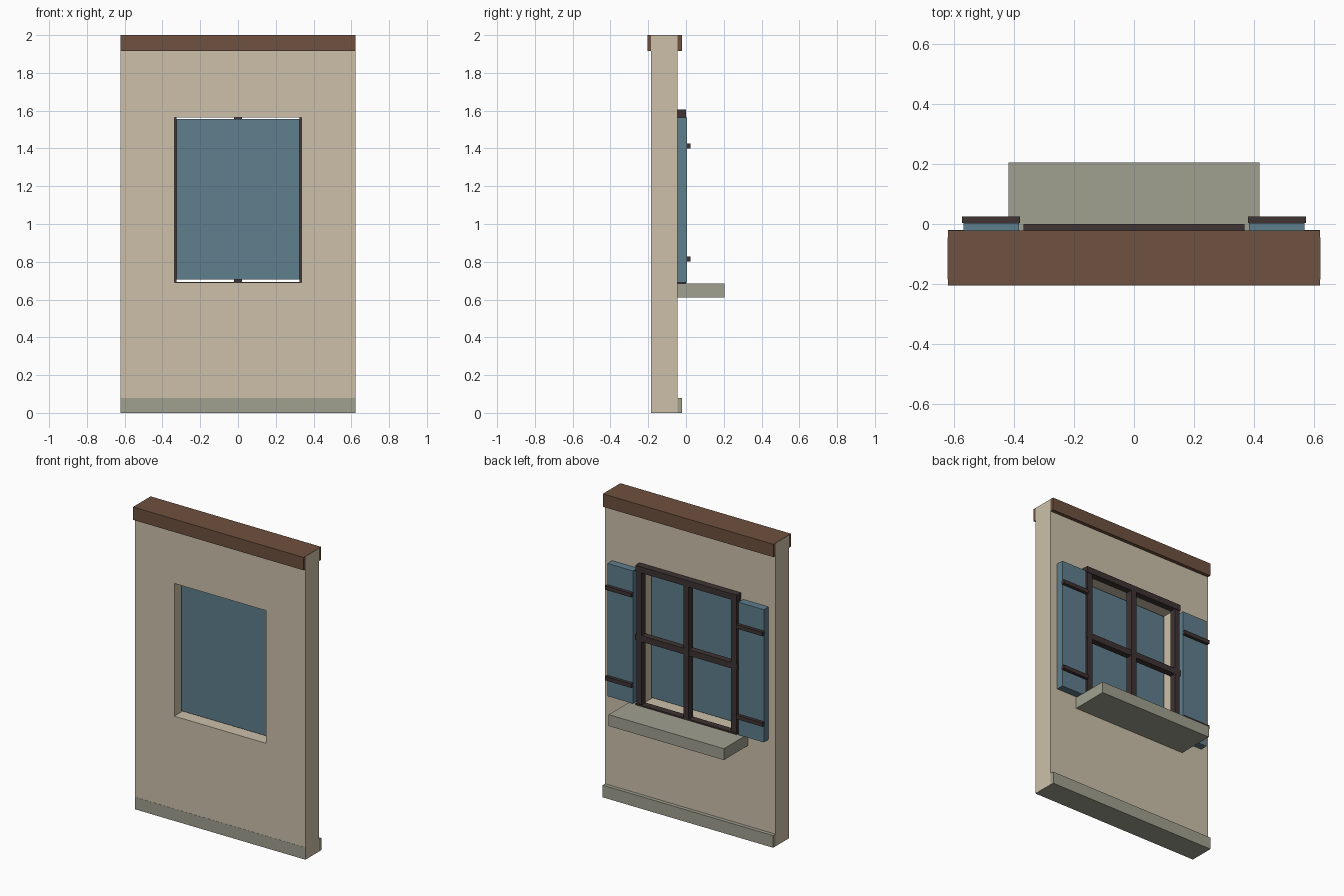
import bpy
import bmesh

cube = bpy.data.objects.get("Cube")
if cube:
    bpy.data.objects.remove(cube, do_unlink=True)


def material(name, rgb):
    mat = bpy.data.materials.new(name)
    mat.use_nodes = True
    mat.diffuse_color = (*rgb, 1)
    bsdf = mat.node_tree.nodes["Principled BSDF"]
    bsdf.inputs["Base Color"].default_value = (*rgb, 1)
    bsdf.inputs["Roughness"].default_value = 0.9
    return mat


plaster = material("warm plaster", (0.61, 0.53, 0.40))
stone = material("grey stone", (0.35, 0.35, 0.28))
timber = material("brown timber", (0.156, 0.082, 0.05))
dark_wood = material("dark wood", (0.05, 0.033, 0.033))
blue = material("slate blue", (0.114, 0.21, 0.27))


def box(name, x, y, z, mat):
    """Box from (low, high) ranges on each axis."""
    bm = bmesh.new()
    bmesh.ops.create_cube(bm, size=1)
    for v in bm.verts:
        v.co = [r[0] if c < 0 else r[1] for c, r in zip(v.co, (x, y, z))]
    mesh = bpy.data.meshes.new(name)
    bm.to_mesh(mesh)
    bm.free()
    mesh.materials.append(mat)
    obj = bpy.data.objects.new(name, mesh)
    bpy.context.collection.objects.link(obj)
    return obj


def span(half):
    return (-half, half)


# Wall with a window opening
FRONT, BACK = -0.185, -0.045
SILL, HEAD = 0.69, 1.565
wall = box("wall", span(0.623), (FRONT, BACK), (0.001, 1.999), plaster)
cutter = box("opening_cutter", span(0.335), (-0.4, 0.2), (SILL, HEAD), plaster)
cutter.hide_render = True
cutter.hide_viewport = True
cutter.display_type = 'WIRE'
cut = wall.modifiers.new("window opening", 'BOOLEAN')
cut.operation = 'DIFFERENCE'
cut.solver = 'EXACT'
cut.object = cutter

# Top beam, plinth and window ledge
box("top_beam", span(0.622), (-0.205, -0.022), (1.915, 2.0), timber)
box("plinth", span(0.622), (FRONT - 0.001, -0.02), (0, 0.08), stone)
box("window_ledge", span(0.42), (BACK, 0.205), (0.61, 0.685), stone)

# Glass pane set inside the opening
box("glass_pane", span(0.326), (-0.125, -0.105), (0.705, 1.555), blue)

# Window frame on the back face
FRAME_Y = (BACK, 0.0)
INNER_Y = (BACK, -0.004)
box("frame_head", span(0.37), FRAME_Y, (HEAD, 1.605), dark_wood)
box("frame_foot", span(0.37), FRAME_Y, (0.655, SILL + 0.004), dark_wood)
box("frame_crossbar", span(0.37), INNER_Y, (1.11, 1.15), dark_wood)
box("frame_mullion", span(0.02), FRAME_Y, (SILL, HEAD), dark_wood)

# Frame stiles and shutters on both sides
for side, sign in (("left", 1), ("right", -1)):
    def mirrored(a, b):
        return tuple(sorted((sign * a, sign * b)))

    box(side + "_stile", mirrored(0.326, 0.365), INNER_Y, (SILL, HEAD), dark_wood)
    box(side + "_shutter", mirrored(0.385, 0.57), (BACK, 0.004), (SILL, HEAD), blue)
    for level, z in (("lower", 0.815), ("upper", 1.412)):
        box(f"{side}_{level}_batten", mirrored(0.381, 0.575), (0.003, 0.025),
            (z - 0.013, z + 0.013), dark_wood)
